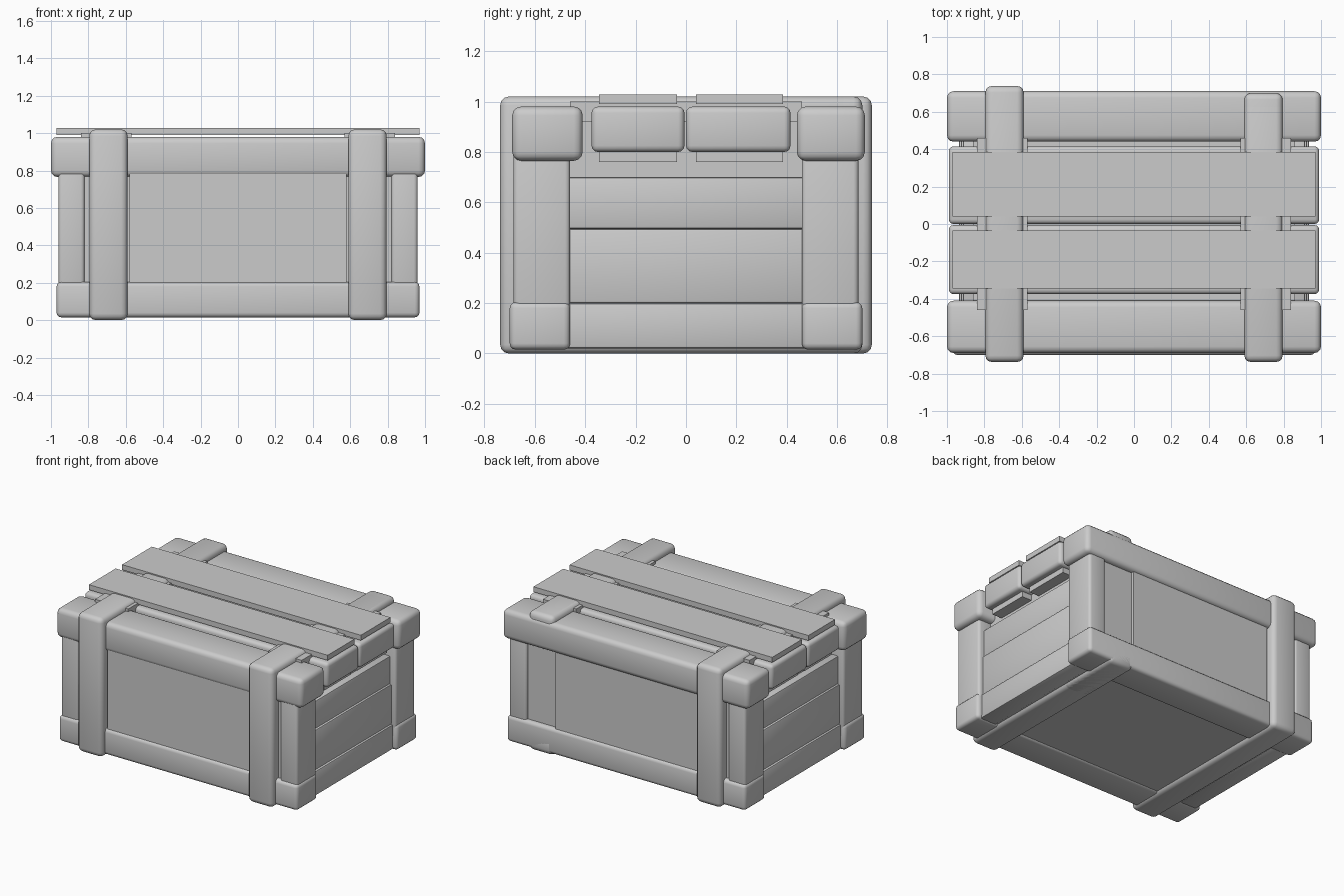
import bpy

if "Cube" in bpy.data.objects:
    bpy.data.objects.remove(bpy.data.objects["Cube"])


def box(name, x, y, z, bevel=0.0, segments=3):
    """Axis-aligned box from (min, max) ranges, with optional rounded edges."""
    bpy.ops.mesh.primitive_cube_add(size=1)
    ob = bpy.context.object
    ob.name = name
    ob.scale = (x[1] - x[0], y[1] - y[0], z[1] - z[0])
    ob.location = ((x[0] + x[1]) / 2, (y[0] + y[1]) / 2, (z[0] + z[1]) / 2)
    bpy.ops.object.transform_apply(location=True, rotation=True, scale=True)
    if bevel:
        mod = ob.modifiers.new("round", 'BEVEL')
        mod.width = bevel
        mod.segments = segments
        bpy.ops.object.modifier_apply(modifier=mod.name)
        bpy.ops.object.shade_smooth_by_angle()
    return ob


def span(s, a, b):
    """Range a..b placed on the positive or negative side."""
    return (a, b) if s > 0 else (-b, -a)


# Inner body and underside panel
box("inner_body", (-0.86, 0.86), (-0.665, 0.665), (0.04, 0.92))
box("bottom_panel", (-0.93, 0.93), (-0.6, 0.6), (0.025, 0.06))

# Boards at both short ends, stepping inward toward the top
for s, side in ((1, "right"), (-1, "left")):
    for i, (out, z0, z1) in enumerate([(0.935, 0.02, 0.2), (0.925, 0.2, 0.495),
                                       (0.915, 0.495, 0.7)]):
        box(f"{side}_end_board_{i}", span(s, 0.8, out), (-0.5, 0.5), (z0, z1), 0.01, 2)

# Front and back: base beams, wall panels, corner posts, lid beams
for s, side in ((1, "back"), (-1, "front")):
    box(f"{side}_base_beam", (-0.97, 0.97), span(s, 0.46, 0.70), (0.015, 0.205), 0.025)
    box(f"{side}_wall_panel", (-0.58, 0.58), span(s, 0.6, 0.685), (0.1, 0.9))
    for t in (1, -1):
        box(f"{side}_corner_post", span(t, 0.82, 0.96), span(s, 0.46, 0.685),
            (0.1, 0.85), 0.02)
box("front_lid_beam", (-1, 1), (-0.69, -0.41), (0.765, 0.98), 0.035)
box("back_lid_beam", (-1, 1), (0.44, 0.71), (0.765, 0.98), 0.035)

# Middle lid planks, their inner tongues, and thin cover plates
for name, y, py in (("front", (-0.375, -0.006), (-0.345, -0.035)),
                    ("back", (0.0, 0.415), (0.04, 0.385))):
    box(f"{name}_lid_plank", (-0.99, 0.99), y, (0.8, 0.98), 0.025)
    box(f"{name}_plank_tongue", (-0.94, 0.94), py, (0.76, 0.85))
    box(f"{name}_cover_plate", (-0.97, 0.97), py, (0.99, 1.028))

# Cleats under the cover plates
for s in (1, -1):
    box("lid_cleat", span(s, 0.57, 0.84), (-0.46, 0.46), (0.88, 1.0))

# Straps: the left wraps fully, the right has lost its back run
box("left_strap", (-0.795, -0.59), (-0.738, 0.738), (0, 1.02), 0.035)
box("right_strap_front", (0.59, 0.795), (-0.738, 0.66), (0, 1.02), 0.035)
box("right_strap_top", (0.59, 0.795), (0.2, 0.70), (0.9, 1.02), 0.035)
box("right_strap_bottom", (0.59, 0.795), (0.2, 0.70), (0, 0.12), 0.035)
